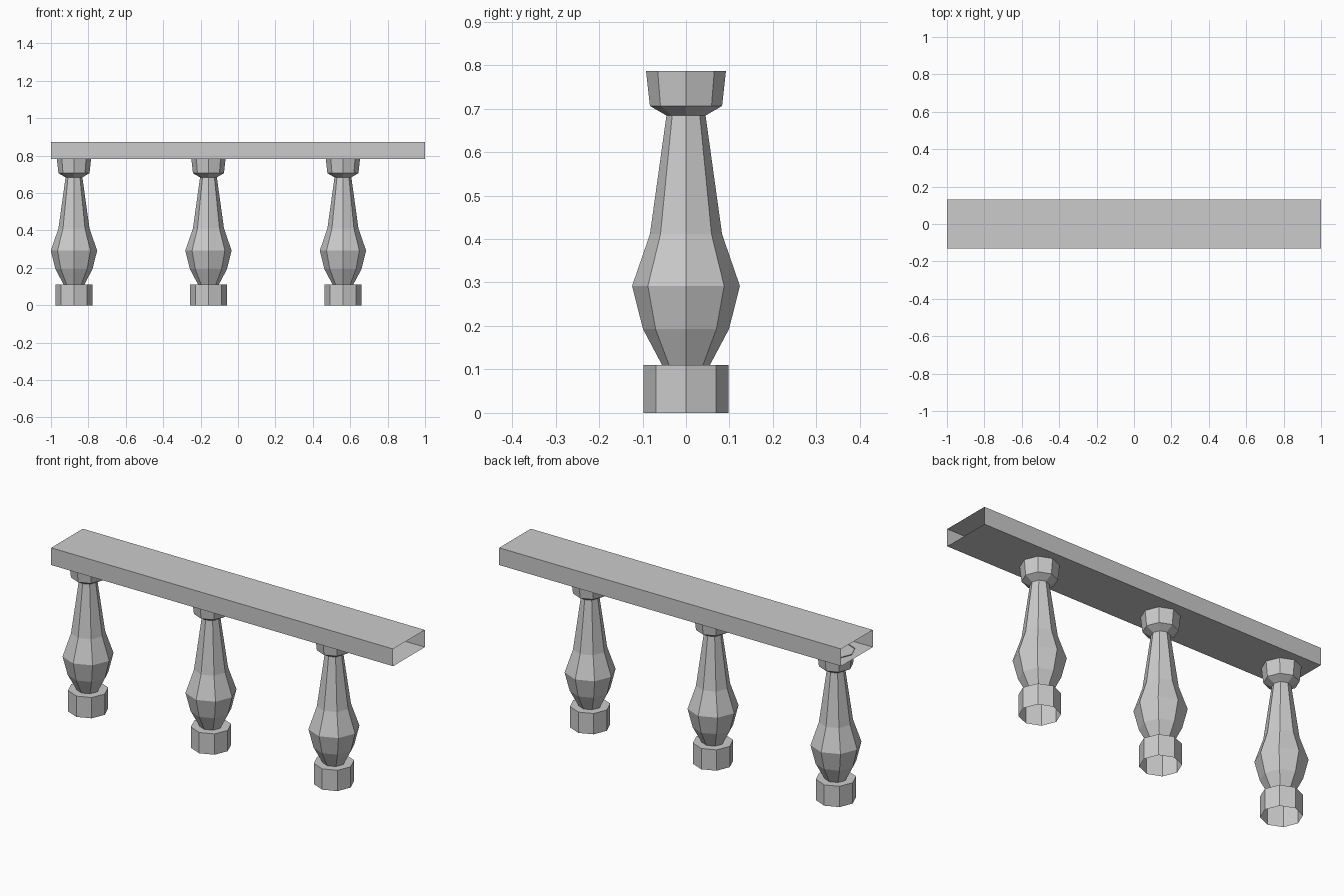
import bpy, bmesh
from math import cos, sin, tau

if "Cube" in bpy.data.objects:
    bpy.data.objects.remove(bpy.data.objects["Cube"])

SIDES = 8


def make_object(name, bm):
    mesh = bpy.data.meshes.new(name)
    bm.to_mesh(mesh)
    bm.free()
    obj = bpy.data.objects.new(name, mesh)
    bpy.context.collection.objects.link(obj)
    return obj


def lathe(name, profile, x):
    """Open-ended octagonal turning from (radius, height) pairs."""
    bm = bmesh.new()
    rings = [[bm.verts.new((r * cos(tau * i / SIDES), r * sin(tau * i / SIDES), z))
              for i in range(SIDES)] for r, z in profile]
    for low, high in zip(rings, rings[1:]):
        for i in range(SIDES):
            j = (i + 1) % SIDES
            bm.faces.new((low[i], low[j], high[j], high[i]))
    obj = make_object(name, bm)
    obj.location.x = x
    return obj


# Balusters: plinth, belly, tapered neck and flared capital
profile = [(0.098, 0), (0.098, 0.11), (0.055, 0.11), (0.099, 0.193),
           (0.124, 0.292), (0.083, 0.411), (0.045, 0.684),
           (0.083, 0.706), (0.092, 0.787)]
for n, x in enumerate((-0.877, -0.158, 0.561), 1):
    lathe(f"baluster_{n}", profile, x)

# Handrail: rectangular tube with open ends
bm = bmesh.new()
bmesh.ops.create_cube(bm, size=1)
bmesh.ops.scale(bm, vec=(2, 0.264, 0.091), verts=bm.verts)
bmesh.ops.translate(bm, vec=(0, 0, 0.8285), verts=bm.verts)
ends = [f for f in bm.faces if abs(f.normal.x) > 0.9]
bmesh.ops.delete(bm, geom=ends, context='FACES_ONLY')
make_object("handrail", bm)
